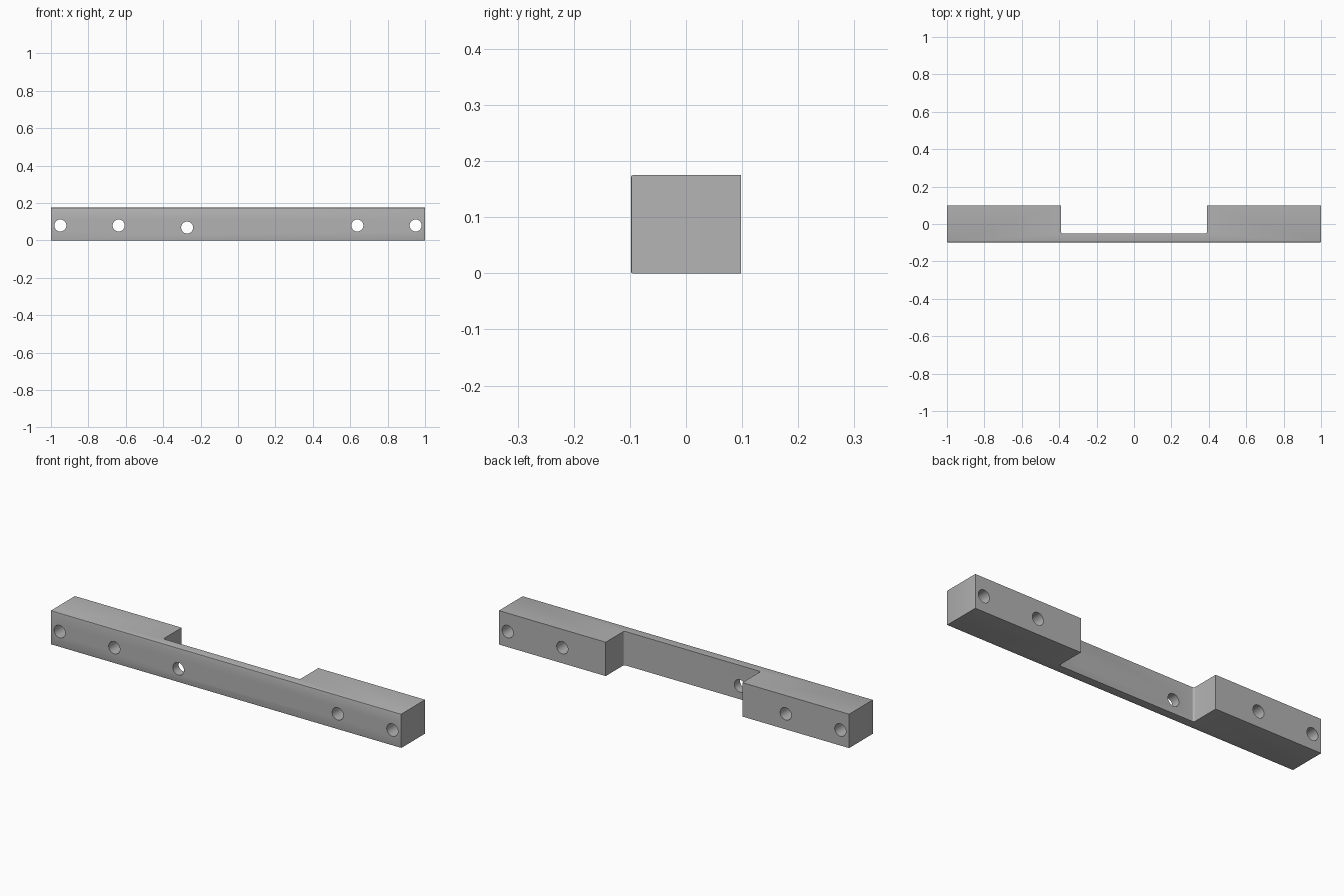
import bpy, bmesh, math

cube = bpy.data.objects.get("Cube")
if cube:
    bpy.data.objects.remove(cube, do_unlink=True)

DEPTH, HEIGHT = 0.098, 0.175      # half depth, full height
NOTCH_X, NOTCH_Y = 0.39, -0.052   # recess in the back
FILLET, HOLE_R = 0.01, 0.032

grey = bpy.data.materials.new("plain grey")
grey.use_nodes = True
colour = (0.45, 0.45, 0.45, 1)
grey.diffuse_color = colour
grey.node_tree.nodes["Principled BSDF"].inputs["Base Color"].default_value = colour


def make_object(name, bm):
    bmesh.ops.recalc_face_normals(bm, faces=bm.faces)
    mesh = bpy.data.meshes.new(name)
    bm.to_mesh(mesh)
    bm.free()
    mesh.materials.append(grey)
    obj = bpy.data.objects.new(name, mesh)
    bpy.context.collection.objects.link(obj)
    return obj


# Bar: half outline with a filleted inner corner, mirrored and extruded upward
half = [(1, -DEPTH), (1, DEPTH), (NOTCH_X, DEPTH)]
for i in range(7):
    a = math.radians(15 * i)
    half.append((NOTCH_X - FILLET + FILLET * math.cos(a),
                 NOTCH_Y + FILLET - FILLET * math.sin(a)))
outline = half + [(-x, y) for x, y in reversed(half)]

bm = bmesh.new()
base = bm.faces.new([bm.verts.new((x, y, 0)) for x, y in outline])
top = bmesh.ops.extrude_face_region(bm, geom=[base])["geom"]
bmesh.ops.translate(bm, vec=(0, 0, HEIGHT),
                    verts=[v for v in top if isinstance(v, bmesh.types.BMVert)])
bmesh.ops.recalc_face_normals(bm, faces=bm.faces)

# Slightly eased edges around the front face
front = [e for e in bm.edges if all(v.co.y < -DEPTH + 0.001 for v in e.verts)]
bmesh.ops.bevel(bm, geom=front, offset=0.003, segments=2, profile=0.5, affect='EDGES')
bar = make_object("mounting_bar", bm)

# Screw holes running front to back, cut all the way through
bm = bmesh.new()
for x, z in ((0.95, 0.08), (0.638, 0.08), (0.272, 0.069)):
    for side in (-1, 1):
        made = bmesh.ops.create_cone(bm, cap_ends=True, segments=48, radius1=HOLE_R,
                                     radius2=HOLE_R, depth=0.5)["verts"]
        for v in made:
            cx, cy, cz = v.co
            v.co = (side * x + cx, cz, z + cy)
cutter = make_object("hole_cutter", bm)
cutter.hide_render = True

cut = bar.modifiers.new("holes", 'BOOLEAN')
cut.operation = 'DIFFERENCE'
cut.solver = 'EXACT'
cut.object = cutter

bpy.ops.object.select_all(action='DESELECT')
bar.select_set(True)
bpy.context.view_layer.objects.active = bar
bpy.ops.object.modifier_apply(modifier=cut.name)
bpy.data.objects.remove(cutter, do_unlink=True)
bpy.ops.object.shade_smooth_by_angle(angle=math.radians(30))
